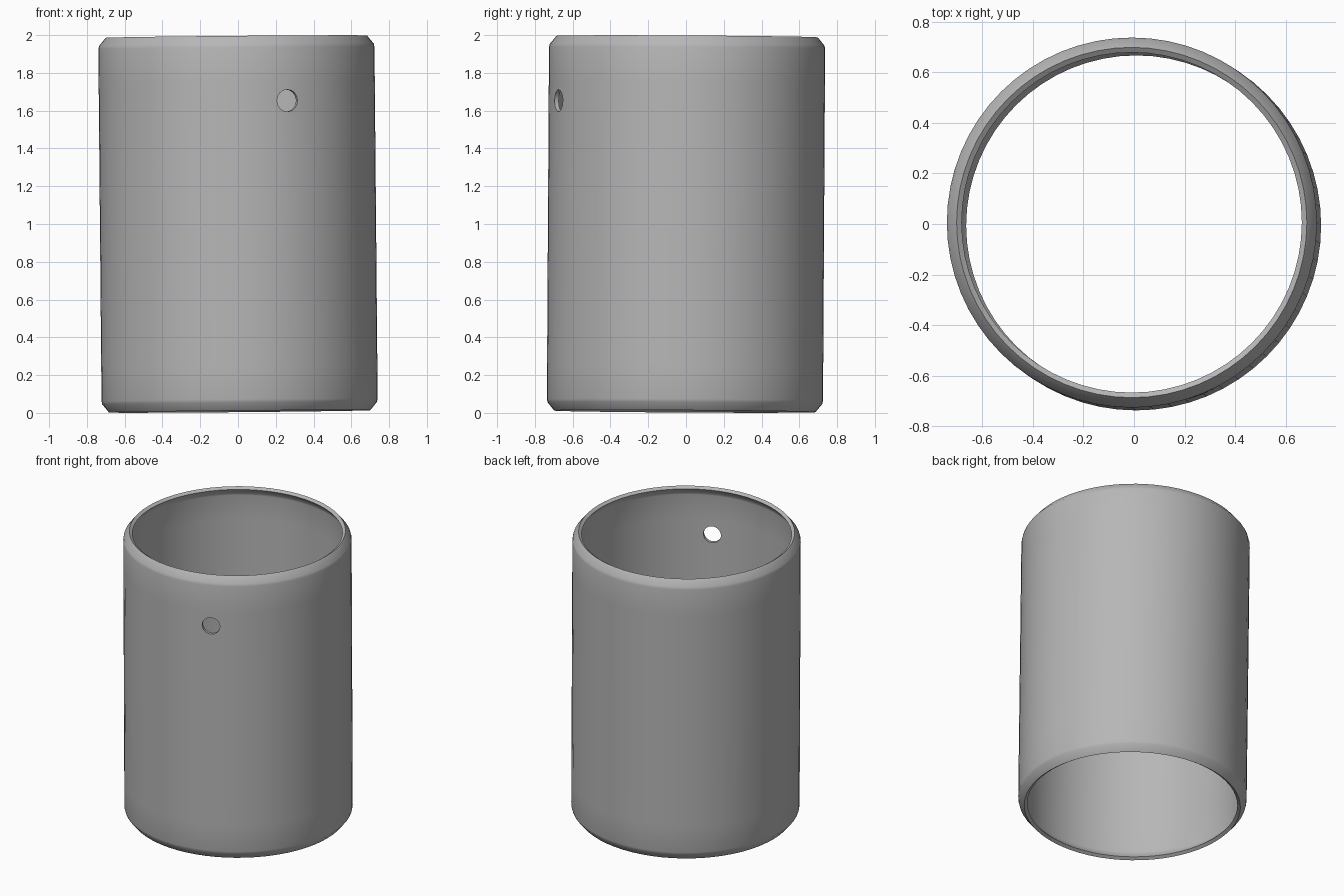
import bpy, bmesh, math
from mathutils import Matrix

if "Cube" in bpy.data.objects:
    bpy.data.objects.remove(bpy.data.objects["Cube"])

SEGMENTS = 64
HALF = 0.992
OUTER = 0.731
INNER = 0.708

grey = bpy.data.materials.new("light_grey")
grey.use_nodes = True
colour = (0.47, 0.47, 0.47, 1)
grey.diffuse_color = colour
grey.node_tree.nodes["Principled BSDF"].inputs["Base Color"].default_value = colour


def make_object(name, bm):
    mesh = bpy.data.meshes.new(name)
    bmesh.ops.recalc_face_normals(bm, faces=bm.faces)
    bm.to_mesh(mesh)
    bm.free()
    obj = bpy.data.objects.new(name, mesh)
    bpy.context.collection.objects.link(obj)
    mesh.materials.append(grey)
    return obj


# Thin sheet wall with its ends bent inward: section mirrored top to bottom, then spun
outside = [(OUTER, 0.55), (OUTER, 0.75), (OUTER, HALF - 0.06),
           (OUTER - 0.004, HALF - 0.043), (0.692, HALF)]
inside = [(0.672, HALF - 0.014), (INNER - 0.003, HALF - 0.055), (INNER, HALF - 0.07),
          (INNER, 0.75), (INNER, 0.55)]
upper = outside + inside
section = upper + [(r, -z) for r, z in reversed(upper)]
bm = bmesh.new()
rings = []
for i in range(SEGMENTS):
    a = math.tau * i / SEGMENTS
    rings.append([bm.verts.new((r * math.cos(a), r * math.sin(a), z)) for r, z in section])
for i, ring in enumerate(rings):
    after = rings[(i + 1) % SEGMENTS]
    for j in range(len(section)):
        k = (j + 1) % len(section)
        bm.faces.new((ring[j], after[j], after[k], ring[k]))
tube = make_object("tube_wall", bm)

# Radial drilled hole near the top of the front
bm = bmesh.new()
turn = Matrix.Rotation(math.radians(21.5), 4, "Z")
place = turn @ Matrix.Translation((0, -0.7, 0.647)) @ Matrix.Rotation(math.pi / 2, 4, "X")
bmesh.ops.create_cone(bm, cap_ends=True, segments=32, radius1=0.058, radius2=0.058,
                      depth=0.3, matrix=place)
cutter = make_object("hole_cutter", bm)
cutter.hide_render = True
cut = tube.modifiers.new("drilled_hole", "BOOLEAN")
cut.operation = "DIFFERENCE"
cut.solver = "EXACT"
cut.object = cutter
bpy.context.view_layer.objects.active = tube
tube.select_set(True)
bpy.ops.object.modifier_apply(modifier=cut.name)
bpy.data.objects.remove(cutter)

# Slight lean, standing on the ground
tube.data.transform(Matrix.Translation((0, 0, 1)) @ Matrix.Rotation(-0.009, 4, "Y")
                    @ Matrix.Rotation(-0.006, 4, "X"))
bpy.ops.object.shade_smooth_by_angle(angle=math.radians(35))
